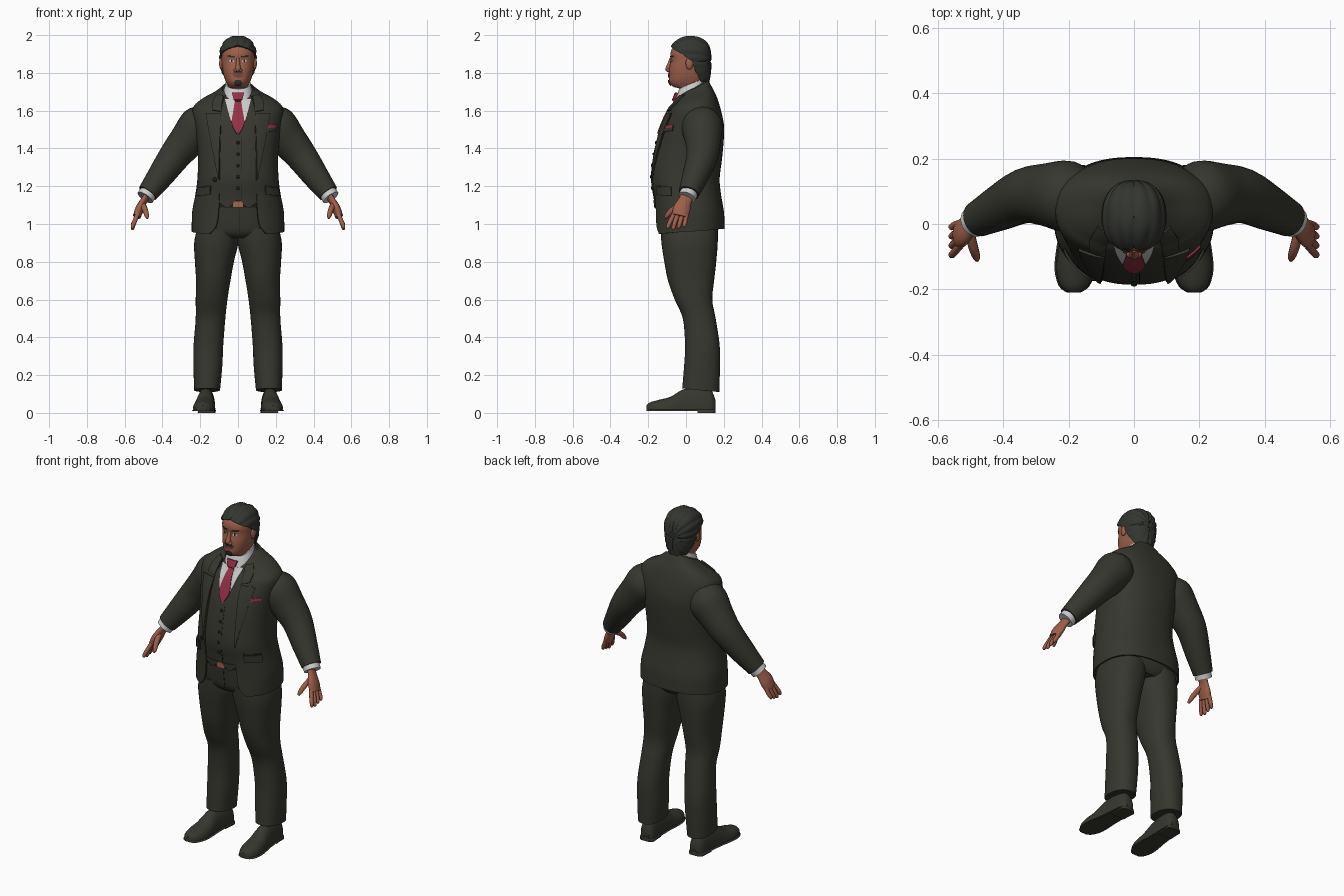
import bpy, bmesh
from math import sin, cos, pi, radians, atan2
from mathutils import Vector, Matrix
from mathutils.bvhtree import BVHTree

default = bpy.data.objects.get("Cube")
if default:
    bpy.data.objects.remove(default, do_unlink=True)


def material(name, r, g, b):
    m = bpy.data.materials.new(name)
    m.use_nodes = True
    m.diffuse_color = (r, g, b, 1)
    bsdf = next(n for n in m.node_tree.nodes if n.type == 'BSDF_PRINCIPLED')
    bsdf.inputs["Base Color"].default_value = (r, g, b, 1)
    bsdf.inputs["Roughness"].default_value = 0.8
    return m


suit = material("suit charcoal", .038, .038, .029)
hair_mat = material("hair black", .033, .036, .03)
skin = material("skin brown", .34, .115, .068)
white = material("shirt white", .6, .6, .6)
crimson = material("tie crimson", .3, .03, .06)
copper = material("buckle copper", .4, .14, .08)
black = material("button black", .012, .012, .01)
eye_mat = material("eye white", .5, .5, .5)
lip_mat = material("lip brown", .2, .06, .045)
parts = []


def dense(rows, steps):
    """Smoothly interpolate a short table of rows."""
    out, last = [], len(rows) - 1
    for i in range(last):
        quad = zip(rows[max(i - 1, 0)], rows[i], rows[i + 1], rows[min(i + 2, last)])
        quad = list(quad)
        for s in range(steps):
            t = s / steps
            out.append([b + .5 * t * (c - a + t * (2*a - 5*b + 4*c - d + t * (3*(b - c) + d - a)))
                        for a, b, c, d in quad])
    return out + [list(rows[-1])]


def finish(name, bm, mat):
    mesh = bpy.data.meshes.new(name)
    bm.to_mesh(mesh)
    bm.free()
    mesh.materials.append(mat)
    obj = bpy.data.objects.new(name, mesh)
    bpy.context.collection.objects.link(obj)
    parts.append(obj)
    return obj


def skin_rings(name, rings, mat, wrap=True, thick=0):
    """Bridge rings of points; closed rings are capped, open ones thickened."""
    bm = bmesh.new()
    grid = [[bm.verts.new(p) for p in ring] for ring in rings]
    n = len(grid[0])
    for low, high in zip(grid, grid[1:]):
        for i in range(n if wrap else n - 1):
            j = (i + 1) % n
            bm.faces.new((low[i], low[j], high[j], high[i]))
    if wrap:
        bm.faces.new(grid[0])
        bm.faces.new(grid[-1])
        bmesh.ops.recalc_face_normals(bm, faces=bm.faces)
    bmesh.ops.remove_doubles(bm, verts=bm.verts, dist=.00002)
    obj = finish(name, bm, mat)
    if thick:
        thicken(obj, thick)
    return obj


def thicken(obj, thick):
    mod = obj.modifiers.new("thickness", 'SOLIDIFY')
    mod.thickness, mod.offset = thick, -1
    bpy.context.view_layer.objects.active = obj
    bpy.ops.object.modifier_apply(modifier=mod.name)


def shell(name, rows, mat, n=40, power=2.3, steps=4, thick=0):
    """Rows: z, half width, front y, back y, tilt, front opening degrees, centre x."""
    rows = [tuple(r) + (0,) * (7 - len(r)) for r in rows]
    is_open = any(r[5] for r in rows)
    rings = []
    for z, w, front, back, tilt, gap, cx in dense(rows, steps):
        start = radians(max(gap, 0))
        ring = []
        for i in range(n + 1 if is_open else n):
            t = start + (2 * pi - 2 * start) * i / n
            s, c = sin(t), cos(t)
            x = abs(s) ** (2 / power) * (1 if s > 0 else -1) * w
            y = abs(c) ** (2 / power) * (1 if c > 0 else -1) * (back - front) / 2
            ring.append((cx + x, (front + back) / 2 - y, z - tilt * c))
        rings.append(ring)
    return skin_rings(name, rings, mat, not is_open, thick)


def tube(name, rows, mat, flat=1, n=20, steps=4):
    """Rows: x, y, z, radius; flat squashes the section sideways."""
    pts = dense(rows, steps)
    rings = []
    for i, (x, y, z, r) in enumerate(pts):
        tangent = (Vector(pts[min(i + 1, len(pts) - 1)][:3]) - Vector(pts[max(i - 1, 0)][:3])).normalized()
        u = tangent.cross(Vector((1, 0, 0))).normalized()
        v = u.cross(tangent) * flat
        rings.append([Vector((x, y, z)) + r * (u * cos(a) + v * sin(a))
                      for a in (2 * pi * k / n for k in range(n))])
    return skin_rings(name, rings, mat)


def surface(*objs):
    verts, polys = [], []
    for o in objs:
        base = len(verts)
        verts += [v.co.copy() for v in o.data.vertices]
        polys += [[base + i for i in p.vertices] for p in o.data.polygons]
    return BVHTree.FromPolygons(verts, polys)


def on_front(tree, x, z, off):
    hit = tree.ray_cast(Vector((x, -1, z)), Vector((0, 1, 0)))
    if hit[0] is None:
        hit = tree.find_nearest(Vector((x, -.15, z)))
    return hit[0] + hit[1] * off


def strip(name, tree, rows, mat, off=.005, side=1, slope=0, cols=8):
    """Thin plate laid on a surface. Rows: z, x from, x to (z ascending)."""
    rings = []
    for z, a, b in dense(rows, 4):
        xs = [a + (b - a) * k / cols for k in range(cols + 1)]
        ring = [on_front(tree, side * x, z + slope * (x - a), off) for x in xs]
        rings.append(ring if side > 0 else ring[::-1])
    return skin_rings(name, rings, mat, False, off + .002)


def ball(name, loc, scale, mat):
    bm = bmesh.new()
    bmesh.ops.create_uvsphere(bm, u_segments=16, v_segments=10, radius=1)
    bm.transform(Matrix.Translation(loc) @ Matrix.Diagonal((*scale, 1)))
    return finish(name, bm, mat)


def shoe_part(name, rows, side, base):
    """Rows: y, half width, top height; flat underneath."""
    rings = []
    for y, w, top in dense(rows, 4):
        cx = side * (.172 - .06 * y)
        rings.append([(cx + w * cos(a), y, base + (top - base) * max(0, sin(a)) ** .8)
                      for a in (2 * pi * k / 24 for k in range(24))])
    return skin_rings(name, rings, suit)


# Jacket, open down the front, and the waistcoat just inside it
jacket_rows = [(.96, .245, -.17, .205, .015, 34), (1, .245, -.17, .204, .01, 24),
               (1.07, .242, -.17, .2, 0, 21), (1.16, .225, -.177, .185, 0, 22),
               (1.24, .215, -.19, .178, 0, 23), (1.34, .212, -.18, .19, 0, 23),
               (1.45, .22, -.157, .2, 0, 21), (1.53, .232, -.13, .2, 0, 19),
               (1.61, .24, -.092, .183, 0, 18), (1.655, .2, -.068, .162, .02, 20),
               (1.69, .13, -.056, .14, .03, 31), (1.715, .085, -.05, .118, .045, 46)]
jacket = shell("jacket", jacket_rows, suit, n=56, power=2.4, thick=.01)
vest_rows = [(z, w - .012, f + .004, b - .013, tilt) for z, w, f, b, tilt, gap in jacket_rows[3:]]
vest = shell("waistcoat", [(1.125, .215, -.168, .17)] + vest_rows, suit, n=56, power=2.4)

# Trousers
hips = shell("trouser_hips", [(.925, .19, -.1, .14), (.96, .215, -.135, .165),
                              (1.05, .222, -.15, .175), (1.14, .208, -.158, .165)], suit)
leg = [(.11, .095, .232, -.02, .176), (.25, .083, .236, -.01, .18), (.36, .078, .235, -.005, .178),
       (.5, .067, .224, -.017, .157), (.6, .056, .224, -.06, .139), (.7, .04, .222, -.095, .149),
       (.8, .022, .228, -.115, .16), (.9, -.002, .232, -.13, .168), (.98, -.004, .215, -.135, .168)]

# Head, neck and shirt collar
head = shell("head", [(1.66, .056, -.02, .09), (1.71, .056, -.025, .1), (1.728, .052, -.07, .1),
                      (1.75, .063, -.089, .1), (1.78, .074, -.091, .105), (1.82, .082, -.089, .11),
                      (1.865, .087, -.081, .12), (1.9, .088, -.083, .12), (1.93, .084, -.073, .116),
                      (1.96, .069, -.047, .098), (1.98, .042, -.01, .065), (1.988, .012, .02, .04)], skin)
collar = shell("shirt_collar", [(1.66, .086, -.062, .1, .01), (1.7, .077, -.05, .102, .02),
                                (1.745, .066, -.036, .1, .03)], white)

# Hair swept back in rows
hair = shell("hair", [(1.755, .066, -.08, .122, 0, 122), (1.8, .085, -.09, .128, 0, 106),
                      (1.85, .092, -.09, .13, 0, 95), (1.885, .095, -.088, .13, 0, 82),
                      (1.91, .094, -.086, .128, 0, 58), (1.93, .09, -.081, .124, 0, 27),
                      (1.945, .084, -.073, .118), (1.965, .071, -.054, .104),
                      (1.985, .047, -.022, .07), (1.995, .002, .02, .024)], hair_mat, n=112)
for v in hair.data.vertices:
    out = v.co - Vector((0, .02, 1.86))
    v.co += out.normalized() * .005 * abs(sin(8 * atan2(out.x, out.z)))
thicken(hair, .012)

# Shirt front, tie and waistcoat fastenings
chest = surface(vest, collar)
strip("shirt_front", chest, [(1.475, -.004, .004), (1.56, -.042, .042), (1.66, -.068, .068)], white, .004)
strip("tie_blade", chest, [(1.478, -.008, .008), (1.53, -.033, .033), (1.6, -.024, .024),
                           (1.66, -.014, .014)], crimson, .008)
strip("tie_knot", chest, [(1.645, -.015, .015), (1.665, -.024, .024), (1.692, -.029, .029)], crimson, .014)
for z in (1.19, 1.25, 1.31, 1.37, 1.43):
    ball("waistcoat_button", on_front(chest, 0, z, .001), (.009, .005, .009), black)
strip("waistcoat_placket", chest, [(1.13, .016, .019), (1.46, .016, .019)], black, .002)
waist = surface(hips)
strip("belt", waist, [(1.088, -.14, .14), (1.122, -.14, .14)], black, .006)
strip("belt_buckle", waist, [(1.088, -.026, .026), (1.122, -.026, .026)], copper, .012)
strip("trouser_fly", waist, [(.96, .008, .011), (1.085, .008, .011)], black, .002)

# Jacket details and limbs, mirrored
coat = surface(jacket, vest)
face = surface(head)
for side, label in ((1, "left"), (-1, "right")):
    def path(rows):
        return [(side * r[0],) + tuple(r[1:]) for r in rows]

    strip(label + "_lapel", coat, [(1.24, .1, .103), (1.42, .096, .138), (1.585, .088, .168)],
          suit, .008, side)
    strip(label + "_collar_flap", coat, [(1.592, .087, .135), (1.63, .084, .135), (1.675, .075, .11)],
          suit, .008, side, slope=.2)
    strip(label + "_lapel_seam", coat, [(1.24, .103, .105), (1.42, .138, .141), (1.585, .168, .171)],
          black, .002, side)
    strip(label + "_pocket_flap", coat, [(1.155, .145, .212), (1.2, .143, .208)], suit, .009, side, -.1)
    strip(label + "_pocket_seam", coat, [(1.2, .143, .208), (1.205, .143, .208)], black, .003, side, -.1)
    strip(label + "_waistcoat_point", waist, [(1.085, .05, .058), (1.128, .008, .11)], suit, .016, side)

    tube(label + "_sleeve", path([(.15, .085, 1.575, .07), (.2, .085, 1.525, .108), (.27, .09, 1.44, .096),
                                  (.335, .086, 1.36, .084), (.41, .05, 1.255, .07),
                                  (.478, .015, 1.163, .055)]), suit, n=28)
    tube(label + "_shirt_cuff", path([(.46, .025, 1.185, .047), (.492, .005, 1.14, .047)]), white, n=24)
    tube(label + "_palm", path([(.475, .012, 1.16, .034), (.5, -.006, 1.12, .036),
                                (.52, -.022, 1.08, .046), (.536, -.033, 1.04, .042)]), skin, .5)
    for k, finger in enumerate(("index", "middle", "ring", "little")):
        dy = .022 * k - .033
        tip = .968 + .007 * abs(k - 1)
        tube(label + "_" + finger + "_finger",
             path([(.53, dy - .03, 1.055, .012), (.547, dy * 1.2 - .043, 1.015, .012),
                   (.558, dy * 1.3 - .052, tip + .012, .0105), (.558, dy * 1.3 - .054, tip, .004)]), skin, n=10)
    tube(label + "_thumb", path([(.505, -.025, 1.105, .016), (.492, -.072, 1.075, .015),
                                 (.483, -.1, 1.045, .012), (.48, -.112, 1.03, .005)]), skin, n=10)

    shell(label + "_trouser_leg", [(z, (b - a) / 2, f, k, .012 if z < .2 else 0, 0, side * (a + b) / 2)
                                   if z > .2 else (z + .01, (b - a) / 2, f, k, -.01, 0, side * (a + b) / 2)
                                   for z, a, b, f, k in leg], suit)
    upper = [(-.21, .016, .04), (-.19, .042, .056), (-.14, .058, .07), (-.08, .057, .086),
             (-.02, .05, .122), (.05, .046, .135), (.13, .043, .12), (.155, .026, .07)]
    shoe_part(label + "_shoe", upper, side, .018)
    shoe_part(label + "_sole", [(y, w + .005, .024) for y, w, top in upper], side, .009)
    shoe_part(label + "_heel", [(y, .045, .03) for y in (.06, .1, .14)] + [(.157, .028, .03)], side, 0)

    # Facial features
    strip(label + "_eye", face, [(1.857, .023, .04), (1.864, .018, .046), (1.871, .024, .041)],
          eye_mat, .002, side)
    strip(label + "_iris", face, [(1.857, .028, .036), (1.871, .028, .036)], black, .003, side)
    strip(label + "_eyebrow", face, [(1.881, .014, .052), (1.889, .018, .056)], hair_mat, .004, side, .08)
    ball(label + "_ear", (side * .089, .018, 1.85), (.011, .02, .032), skin)
    ball(label + "_nostril", (side * .013, -.092, 1.813), (.01, .012, .009), skin)

tube("nose", [(0, -.078, 1.878, .008), (0, -.088, 1.845, .011), (0, -.094, 1.82, .015),
              (0, -.091, 1.807, .008)], skin)
strip("moustache", face, [(1.796, -.032, .032), (1.803, -.02, .02)], hair_mat, .004)
strip("lips", face, [(1.776, -.014, .014), (1.785, -.025, .025), (1.793, -.018, .018)], lip_mat, .005)
strip("goatee", face, [(1.735, -.014, .014), (1.75, -.02, .02), (1.763, -.011, .011)], hair_mat, .005)
button_spot = on_front(coat, -.122, 1.235, .001)
ball("jacket_button", button_spot, (.012, .006, .012), black)
strip("breast_pocket", coat, [(1.485, .145, .2), (1.503, .145, .2)], suit, .007, 1, .15)
strip("pocket_square", coat, [(1.503, .15, .2), (1.52, .152, .2)], crimson, .006, 1, .15)

# Smooth shading with crisp edges
for obj in bpy.context.selected_objects:
    obj.select_set(False)
for obj in parts:
    obj.select_set(True)
bpy.context.view_layer.objects.active = parts[0]
bpy.ops.object.shade_smooth_by_angle(angle=radians(40))
